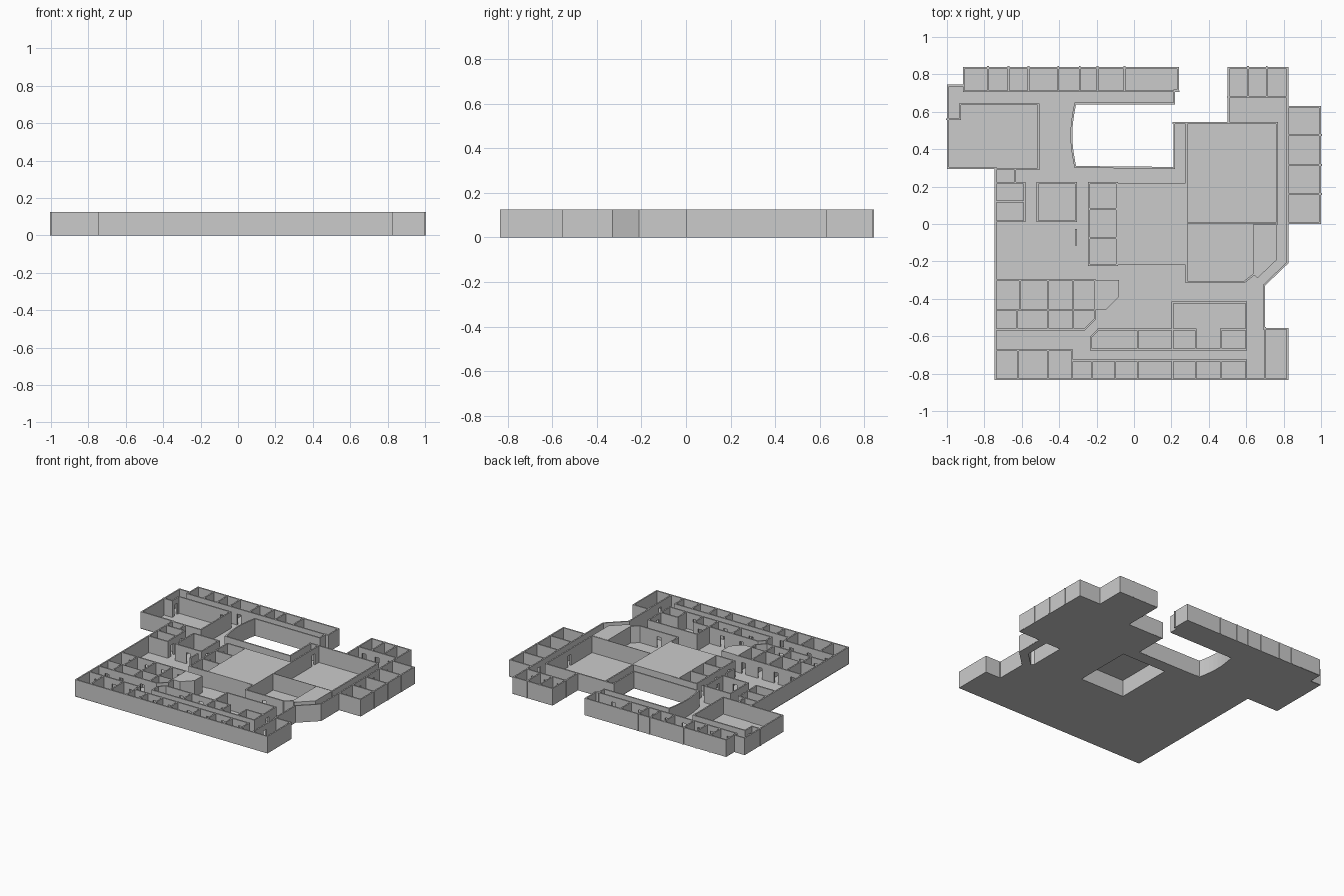
import bpy, bmesh, math
from mathutils import Vector, Matrix

if "Cube" in bpy.data.objects:
    bpy.data.objects.remove(bpy.data.objects["Cube"])

H, T = 0.125, 0.010          # wall height and thickness
DOOR_W, DOOR_H = 0.032, 0.085


def finish(name, bm):
    me = bpy.data.meshes.new(name)
    bm.to_mesh(me)
    bm.free()
    ob = bpy.data.objects.new(name, me)
    bpy.context.collection.objects.link(ob)
    return ob


def slab(name, loops, z0, z1):
    """Flat plate from an outline, further loops become holes."""
    cu = bpy.data.curves.new(name, 'CURVE')
    cu.dimensions, cu.fill_mode = '2D', 'BOTH'
    cu.extrude = (z1 - z0) / 2
    for pts in loops:
        sp = cu.splines.new('POLY')
        sp.points.add(len(pts) - 1)
        for p, (x, y) in zip(sp.points, pts):
            p.co = (x, y, 0, 1)
        sp.use_cyclic_u = True
    ob = bpy.data.objects.new(name, cu)
    ob.location.z = (z0 + z1) / 2
    bpy.context.collection.objects.link(ob)
    bpy.ops.object.select_all(action='DESELECT')
    ob.select_set(True)
    bpy.context.view_layer.objects.active = ob
    bpy.ops.object.convert(target='MESH')


def ribbon(name, pts, thick):
    """Closed upright wall following an outline, thickened inwards."""
    bm = bmesh.new()
    lo = [bm.verts.new((x, y, 0)) for x, y in pts]
    hi = [bm.verts.new((x, y, H)) for x, y in pts]
    n = len(pts)
    for i in range(n):
        j = (i + 1) % n
        bm.faces.new((lo[i], lo[j], hi[j], hi[i]))
    mod = finish(name, bm).modifiers.new('thickness', 'SOLIDIFY')
    mod.thickness, mod.offset, mod.use_even_offset = thick, -1, True


def walls(name, segs, t=T):
    """Straight walls (x1, y1, x2, y2, door fractions...) with lintels over the doors."""
    bm = bmesh.new()
    for x1, y1, x2, y2, *doors in segs:
        a, d = Vector((x1, y1, 0)), Vector((x2 - x1, y2 - y1, 0))
        length, u = d.length, d.normalized()
        rot = Matrix.Rotation(math.atan2(d.y, d.x), 4, 'Z')

        def box(s, e, z0, z1):
            c = a + u * (s + e) / 2
            c.z = (z0 + z1) / 2
            m = Matrix.Translation(c) @ rot @ Matrix.Diagonal((e - s, t, z1 - z0, 1))
            bmesh.ops.create_cube(bm, size=1, matrix=m)

        s = -t * 0.4
        for f in doors:
            c = f * length
            box(s, c - DOOR_W / 2, 0, H)
            box(c - DOOR_W / 2, c + DOOR_W / 2, DOOR_H, H)
            s = c + DOOR_W / 2
        box(s, length + t * 0.4, 0, H)
    finish(name, bm)


def dividers(xs, y0, y1):
    return [(x, y0, x, y1) for x in xs]


def shelves(ys, x0, x1):
    return [(x0, y, x1, y) for y in ys]


# Building outline, with the curved courtyard end
arc = [(-0.31 - 0.02 * math.sin(math.pi * i / 8), 0.31 + 0.33 * i / 8) for i in range(9)]
outline = [(-.745, -.835), (.825, -.835), (.825, -.555), (.70, -.555), (.70, -.33), (.825, -.21),
           (.825, 0), (1, 0), (1, .63), (.825, .63), (.825, .84), (.50, .84), (.50, .545),
           (.21, .545), (.21, .305)] + arc + [(.22, .64), (.22, .71), (.24, .71), (.24, .84),
           (-.915, .84), (-.915, .745), (-1, .745), (-1, .295), (-.745, .295)]
ribbon('outer_wall', outline, T)

# Closed-off blocks: open underneath, capped at wall height
core = [(-.09, -.22), (.28, -.22), (.28, .22), (-.09, .22)]
corner = [(.64, -.27), (.66, -.29), (.765, -.19), (.765, 0), (.64, 0)]
nook = [(-.21, -.46), (-.15, -.46), (-.08, -.39), (-.08, -.30), (-.21, -.30)]
slab('floor', [outline, core, corner], 0, 0.003)
for nm, loop in (('core', core), ('corner', corner), ('nook', nook)):
    slab(nm + '_cap', [loop], H - 0.003, H)
    ribbon(nm + '_sides', loop, 0.003)

# Back row of small rooms
walls('back_room_walls', [(-.91, .71, .24, .71, .05, .17, .26, .37, .49, .58, .68, .87)]
      + dividers((-.78, -.67, -.565, -.405, -.29, -.195, -.05), .71, .84))

# Left hall and rooms beside it
walls('left_hall_walls', [(-.93, .64, -.51, .64, .85), (-.51, .295, -.51, .64),
                          (-.93, .56, -.93, .64, .5), (-1, .56, -.93, .56),
                          (-.74, .295, -.51, .295), (-.91, .71, -.91, .745)])
walls('left_room_walls', [(-.635, .22, -.635, .295, .5), (-.585, .015, -.585, .22, .25, .75)]
      + shelves((.22, .12, .015), -.74, -.585)
      + [(-.515, .015, -.31, .015, .5), (-.515, .22, -.31, .22), (-.515, .015, -.515, .22),
         (-.31, .015, -.31, .22, .3), (-.31, -.11, -.31, -.03)])

# Rooms against the core
walls('core_room_walls', [(-.24, -.22, -.24, .22, .15, .5, .85), (-.09, -.22, -.09, .22)]
      + shelves((.22, .08, -.075, -.22), -.24, -.09))

# Front left rooms
walls('front_left_room_walls', [(-.74, -.30, -.21, -.30, .15, .4, .65, .9), (-.61, -.46, -.61, -.30),
                                (-.625, -.565, -.625, -.46), (-.74, -.565, -.265, -.565, .15, .4, .75),
                                (-.265, -.565, -.21, -.51), (-.21, -.51, -.21, -.30)]
      + dividers((-.46, -.325), -.565, -.30))
walls('front_left_partition', [(-.74, -.46, -.21, -.46)], 0.004)

# Front middle rooms
walls('front_middle_room_walls', [(-.19, -.565, .33, -.565, .25, .55, .9), (-.23, -.605, -.19, -.565),
                                  (-.23, -.67, -.23, -.605), (-.23, -.67, .6, -.67, .2, .45, .75),
                                  (.205, -.67, .205, -.42), (.205, -.42, .6, -.42),
                                  (.6, -.67, .6, -.42, .6), (.465, -.565, .6, -.565)]
      + dividers((.02, .33, .465), -.67, -.565))

# Front row of rooms
walls('front_row_walls', [(-.74, -.675, -.33, -.675, .15, .5, .85), (-.33, -.83, -.33, -.675),
                          (-.33, -.73, .6, -.73, .06, .18, .31, .48, .65, .78, .93),
                          (.70, -.83, .70, -.555, .5)]
      + dividers((-.62, -.46), -.83, -.675)
      + dividers((-.225, -.1, .02, .205, .33, .465, .6), -.83, -.73))

# Right side rooms
walls('right_room_walls', [(.82, 0, .82, .63, .12, .38, .63, .87), (.5, .68, .82, .68, .17, .5, .83)]
      + shelves((.475, .315, .16), .82, 1) + dividers((.61, .71), .68, .84))

# Large right hall and the lower hall in front of it
walls('right_hall_walls', [(.28, -.31, .28, .54, .92), (.765, 0, .765, .54, .5), (.21, .54, .765, .54),
                           (.28, -.31, .59, -.31, .5), (.59, -.31, .64, -.27)])
walls('right_hall_partition', [(.28, .005, .765, .005)], 0.005)
walls('lower_hall_partition', [(.64, -.27, .64, 0)], 0.004)
